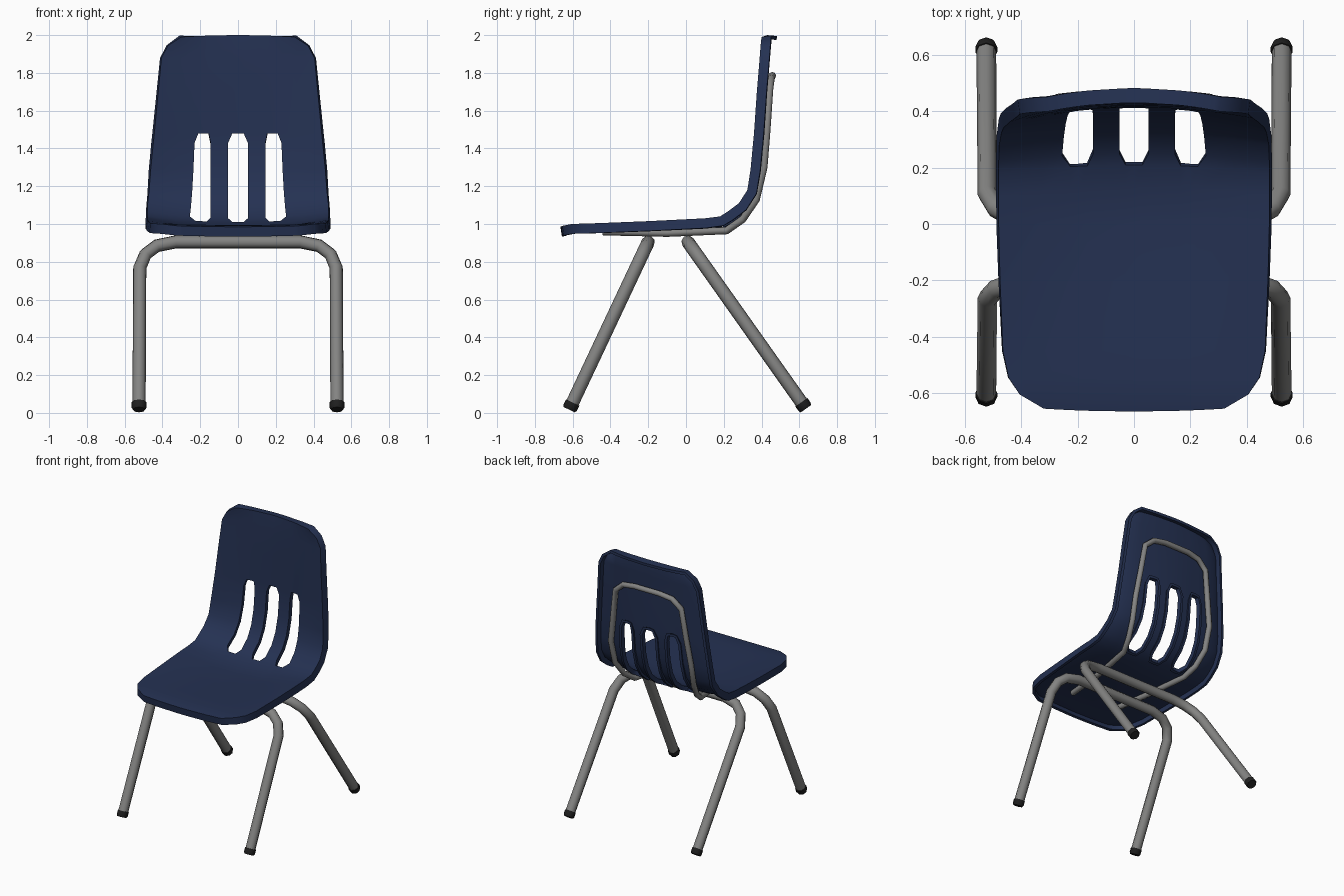
import bpy, bmesh, math
from mathutils import Vector

if "Cube" in bpy.data.objects:
    bpy.data.objects.remove(bpy.data.objects["Cube"])


def material(name, rgb):
    m = bpy.data.materials.new(name)
    m.diffuse_color = (*rgb, 1)
    m.use_nodes = True
    m.node_tree.nodes["Principled BSDF"].inputs["Base Color"].default_value = m.diffuse_color
    return m


NAVY = material("navy plastic", (0.018, 0.031, 0.085))
STEEL = material("grey steel", (0.23, 0.23, 0.225))
RUBBER = material("black rubber", (0.014, 0.014, 0.014))


def finish(ob, mat, angle):
    # bake modifiers / curves to mesh, colour and shade
    bpy.ops.object.select_all(action='DESELECT')
    ob.select_set(True)
    bpy.context.view_layer.objects.active = ob
    bpy.ops.object.convert(target='MESH')
    ob = bpy.context.object
    ob.data.materials.clear()
    ob.data.materials.append(mat)
    bpy.ops.object.shade_smooth_by_angle(angle=math.radians(angle))


def tube(name, pts, radius, mat, radii=None):
    cu = bpy.data.curves.new(name, 'CURVE')
    cu.dimensions = '3D'
    cu.bevel_depth = radius
    cu.bevel_resolution = 2
    cu.use_fill_caps = True
    sp = cu.splines.new('POLY')
    sp.points.add(len(pts) - 1)
    for i, p in enumerate(pts):
        sp.points[i].co = (*p, 1)
        sp.points[i].radius = radii[i] if radii else 1
    ob = bpy.data.objects.new(name, cu)
    bpy.context.collection.objects.link(ob)
    finish(ob, mat, 50)


def mirrored(half):
    # half path starts on the centre line's right side and runs outward
    return [Vector((-p[0], p[1], p[2])) for p in reversed(half)] + [Vector(p) for p in half]


# Seat shell: rows run from seat front, through the bend, to the top of the back
# (centre y, centre z, side y, side z, half width)
ROWS = [
    (-.665, .985, -.655, .99, .32), (-.62, .992, -.605, 1.0, .405),
    (-.55, .995, -.545, 1.002, .445), (-.45, .993, -.45, 1.005, .465),
    (-.2, .985, -.2, 1.015, .475), (0, .98, 0, 1.025, .48),
    (.13, .985, .10, 1.03, .48), (.21, 1.01, .18, 1.04, .48),
    (.25, 1.03, .22, 1.065, .48), (.32, 1.09, .28, 1.11, .478),
    (.365, 1.17, .325, 1.18, .47), (.395, 1.28, .342, 1.29, .462),
    (.41, 1.43, .355, 1.43, .448), (.412, 1.48, .36, 1.48, .443),
    (.415, 1.7, .375, 1.7, .422), (.42, 1.88, .39, 1.88, .405),
    (.425, 1.955, .395, 1.945, .37), (.43, 2.0, .40, 1.99, .30),
]
SLOT_ROWS = range(7, 13)
SLOT_COLS = (3, 4, 6, 7, 9, 10)


def columns(r, w):
    # slot edges taper at the ends of the slots
    if r <= 7:
        a, b, c = .03, .165, .225
    elif r >= 13:
        a, b, c = .03, .155, .21
    else:
        a, b = .052, .145
        c = .255 - .025 * (r - 8) / 4
    half = [a, b, (b + c) / 2, c, c + (w - c) * .4, c + (w - c) * .78, w]
    return [-x for x in reversed(half)] + [0] + half


bm = bmesh.new()
grid = []
for r, (yc, zc, ys, zs, w) in enumerate(ROWS):
    line = []
    for x in columns(r, w):
        t = (x / w) ** 2
        line.append(bm.verts.new((x, yc + (ys - yc) * t, zc + (zs - zc) * t)))
    grid.append(line)
for r in range(len(ROWS) - 1):
    for c in range(14):
        if not (r in SLOT_ROWS and c in SLOT_COLS):
            bm.faces.new((grid[r][c], grid[r][c + 1], grid[r + 1][c + 1], grid[r + 1][c]))
bm.normal_update()

# Turned-down lip round the outline and the slots
outer = set(grid[0] + grid[-1] + [l[0] for l in grid] + [l[-1] for l in grid])
lip = {}
edges = [e for e in bm.edges if e.is_boundary]
for v in {v for e in edges for v in e.verts}:
    lip[v] = (v.co - v.normal * (.052 if v in outer else .032))
lip = {v: bm.verts.new(co) for v, co in lip.items()}
for e in edges:
    l = e.link_loops[0]
    v1, v2 = l.vert, l.link_loop_next.vert
    bm.faces.new((v2, v1, lip[v1], lip[v2]))
bmesh.ops.delete(bm, geom=[v for v in bm.verts if not v.link_faces], context='VERTS')
me = bpy.data.meshes.new("seat_shell")
bm.to_mesh(me)
bm.free()
shell = bpy.data.objects.new("seat_shell", me)
bpy.context.collection.objects.link(shell)
sol = shell.modifiers.new("thickness", 'SOLIDIFY')
sol.thickness = .02
sol.offset = -1
finish(shell, NAVY, 60)

# Support hoop behind the back and under the seat
hoop = [(.10, .457, 1.785), (.20, .45, 1.77), (.27, .442, 1.71), (.30, .428, 1.5),
        (.33, .412, 1.3), (.325, .372, 1.13), (.30, .30, 1.025), (.27, .215, .965),
        (.22, -.1, .952), (.18, -.44, .96)]
tube("support_hoop", mirrored(hoop), .02, STEEL)

# Bent leg frames: bar under the seat, then bends down to splayed legs
BENDS = [(.33, 0), (.43, .023), (.49, .074), (.52, .154), (.524, 1)]
for name, y0, foot in (("front", -.2, (-.618, .017)), ("rear", .01, (.635, .022))):
    top = Vector((0, y0, .905))
    end = Vector((0, *foot))
    half = [top.lerp(end, f) + Vector((x, 0, 0)) for x, f in BENDS]
    d = (end - top).normalized()
    path = [p.copy() for p in half]
    path[-1] -= d * .015
    tube(name + "_legs", mirrored(path), .035, STEEL)
    # Rubber feet
    for side, s in (("left", -1), ("right", 1)):
        tip = Vector((s * .524, end.y, end.z))
        tube(f"{name}_{side}_foot", [tip - d * .042, tip - d * .012, tip], .039, RUBBER, [1, 1, .85])
